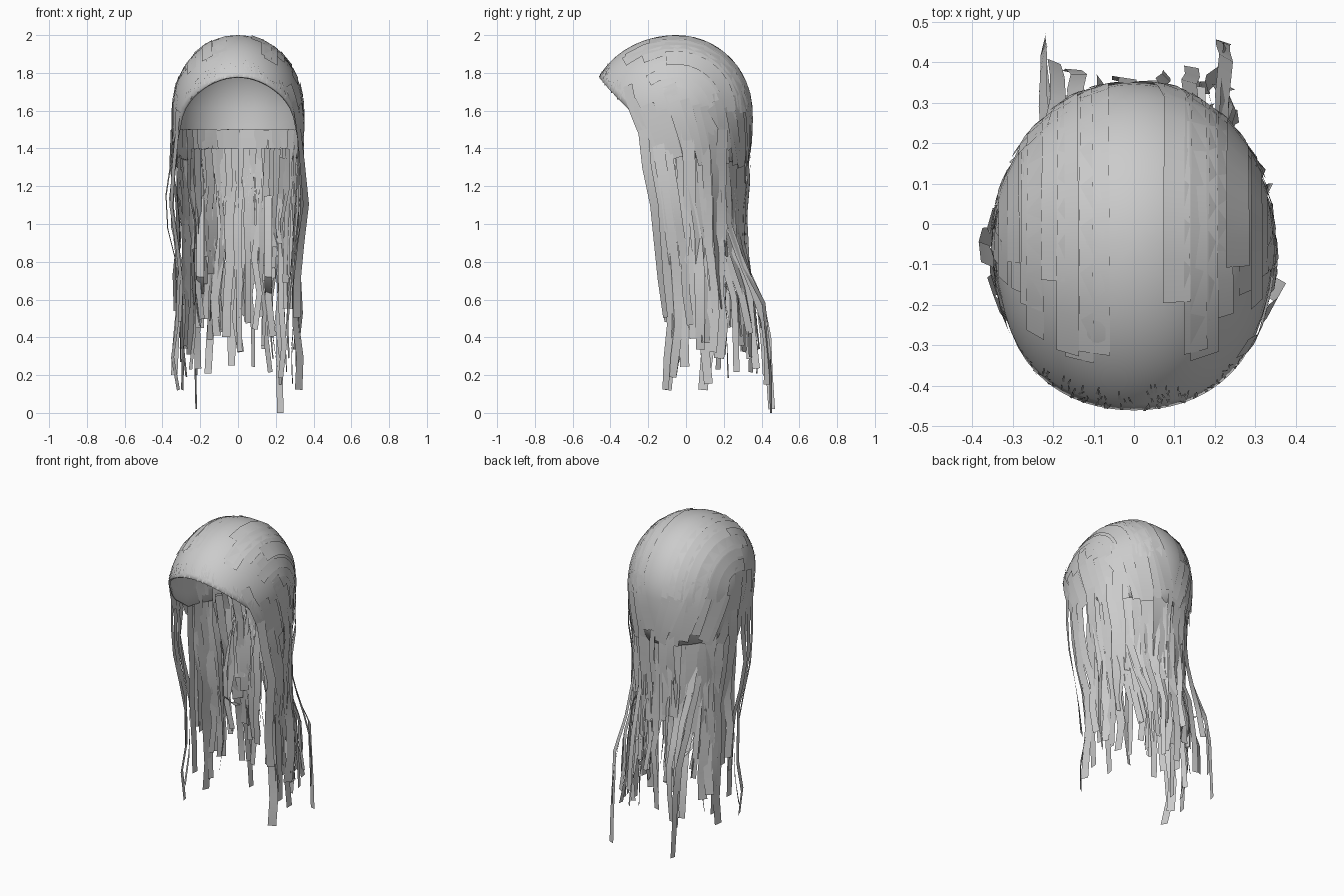
import bpy, bmesh, math, random
from math import sin, cos, radians, pi
from mathutils import Vector

random.seed(7)
rnd = random.uniform
cube = bpy.data.objects.get("Cube")
if cube:
    bpy.data.objects.remove(cube)

hair = bpy.data.materials.new("hair_grey")
hair.use_nodes = True
GREY = (0.6, 0.6, 0.6, 1)
hair.diffuse_color = GREY
hair.node_tree.nodes["Principled BSDF"].inputs["Base Color"].default_value = GREY


def finish(bm, name, angle=40):
    mesh = bpy.data.meshes.new(name)
    bm.to_mesh(mesh)
    bm.free()
    mesh.materials.append(hair)
    mesh.shade_smooth()
    mesh.set_sharp_from_angle(angle=radians(angle))
    ob = bpy.data.objects.new(name, mesh)
    bpy.context.collection.objects.link(ob)
    return ob


def lerp_table(table, z):
    """Interpolate a short list of (height, value), highest first."""
    for (z0, v0), (z1, v1) in zip(table, table[1:]):
        if z >= z1:
            t = min(1, (z0 - z) / (z0 - z1))
            return v0 + (v1 - v0) * t
    return table[-1][1]


def shell(a, phi, grow=1.0):
    """Head surface: azimuth a from the front, polar angle phi from the crown."""
    r = sin(phi) * grow
    depth = 0.46 if cos(a) > 0 else 0.4
    height = 0.4 if cos(phi) > 0 else 0.9
    return Vector((0.345 * sin(a) * r, -0.05 - depth * cos(a) * r,
                   1.6 + height * cos(phi) * (grow if cos(phi) > 0 else 1)))


def hairline(a):
    c = cos(a)
    if c > 0.37:
        return 1.48 + 0.3 * ((c - 0.37) / 0.63) ** 0.7
    return 1.36 + 0.12 * max(0, c / 0.37) - 0.04 * max(0, -c)


def polar(z):
    return math.acos((z - 1.6) / (0.4 if z > 1.6 else 0.9))


def strip(bm, pts, normals, width, end=0.8):
    """A flat ribbon of hair along pts, facing along normals."""
    rows = []
    n = len(pts) - 1
    for i, (p, nor) in enumerate(zip(pts, normals)):
        t = pts[min(i + 1, n)] - pts[max(i - 1, 0)]
        s = nor.cross(t).normalized() * width * (1 + (end - 1) * i / n) / 2
        rows.append((bm.verts.new(p + s), bm.verts.new(p - s)))
    for (l0, r0), (l1, r1) in zip(rows, rows[1:]):
        bm.faces.new((l0, r0, r1, l1))


# Rounded cap with an arched opening over the face
bm = bmesh.new()
N, M = 64, 16
top = bm.verts.new(shell(0, 0))
rings = []
for j in range(1, M + 1):
    rings.append([bm.verts.new(shell(2 * pi * i / N, polar(hairline(2 * pi * i / N)) * j / M))
                  for i in range(N)])
for i in range(N):
    k = (i + 1) % N
    bm.faces.new((top, rings[0][i], rings[0][k]))
    for r0, r1 in zip(rings, rings[1:]):
        bm.faces.new((r0[i], r1[i], r1[k], r0[k]))
bmesh.ops.recalc_face_normals(bm, faces=bm.faces)
cap = finish(bm, "scalp_cap", 60)
solid = cap.modifiers.new("thickness", 'SOLIDIFY')
solid.thickness = 0.012

# Broad locks combed from the front over the crown to the back
bm = bmesh.new()
for side in (-1, 1):
    for i in range(9):
        b = side * (0.3 + i * 0.11 + rnd(-0.04, 0.04))
        start, stop = rnd(-45, 5), rnd(75, 100)
        grow = rnd(1.005, 1.022)
        pts, nors = [], []
        for k in range(9):
            g = radians(start + (stop - start) * k / 8)
            y = sin(g) * cos(b) * (0.46 if g < 0 else 0.4)
            p = Vector((0.345 * sin(b), y, 0.4 * cos(g) * cos(b)))
            pts.append(p * grow + Vector((0, -0.05, 1.6)))
            nors.append(Vector((p.x / 0.12, p.y / 0.17, p.z / 0.16)).normalized())
        strip(bm, pts, nors, rnd(0.06, 0.1), 0.9)
finish(bm, "crown_locks")

# Overlapping short locks draped around the sides and back of the cap
bm = bmesh.new()
for i in range(34):
    a = radians(72 + 216 * i / 33 + rnd(-2, 2))
    z0, z1 = rnd(1.6, 1.75), rnd(1.3, 1.42)
    lean = radians(rnd(6, 20)) * (1 if a < pi else -1)
    pts, nors = [], []
    for k in range(6):
        t = k / 5
        ak = a + lean * (t - 1)
        pts.append(shell(ak, polar(z0 + (z1 - z0) * t), 1.015))
        nors.append(Vector((sin(ak), -cos(ak), 0.15)).normalized())
    strip(bm, pts, nors, rnd(0.05, 0.08), 0.9)
finish(bm, "side_locks")

PULL = [(1.55, 1.0), (1.3, 0.97), (0.9, 0.9), (0.6, 0.92), (0, 0.92)]
BULGE = [(1.5, 1.0), (1.2, 1.1), (1.0, 1.08), (0.8, 0.95), (0.5, 0.95), (0.3, 1.04), (0, 0.95)]
DRIFT = [(1.4, 0), (0.9, 0.07), (0.45, 0.11), (0.15, 0.07), (0, 0.07)]
FLARE = [(1.05, 0), (0.8, 0.4), (0.55, 0.9), (0.3, 1.0), (0, 1.03)]


def hang(bm, deg, z0, z1, width, flare=0, front=False, twist=25, jitter=0.01, grow=1.0):
    """One long hanging lock rooted at the given azimuth."""
    a = radians(deg)
    base = shell(a, pi / 2)
    steps = max(4, int((z0 - z1) / 0.17))
    turn = radians(rnd(-twist, twist))
    pts, nors = [], []
    for k in range(steps + 1):
        z = z0 + (z1 - z0) * k / steps
        f = lerp_table(PULL, z) * grow
        x, y = base.x * f, -0.05 + (base.y + 0.05) * f
        if front:
            x = base.x * lerp_table(BULGE, z) * grow
            y = base.y + lerp_table(DRIFT, z)
        y += flare * lerp_table(FLARE, z)
        j = jitter if k else 0
        pts.append(Vector((x + rnd(-j, j), y + rnd(-j, j), z)))
        ak = a + turn * k / steps
        nors.append(Vector((sin(ak), -cos(ak), 0)))
    strip(bm, pts, nors, width)


# Separate locks falling in front of the ears
bm = bmesh.new()
for side in (-1, 1):
    for deg, low in ((70, 0.45), (74, 0.09), (79, 0.16), (84, 0.45)):
        hang(bm, side * (deg + rnd(-1, 1)), 1.5, low + rnd(0, 0.06), rnd(0.05, 0.065),
             front=True, twist=45, grow=rnd(0.95, 1.02))
finish(bm, "front_locks")

# Locks behind the ears
bm = bmesh.new()
for side in (-1, 1):
    for i in range(9):
        hang(bm, side * (95 + i * 4), 1.5, rnd(0.12, 0.6), rnd(0.045, 0.07),
             flare=rnd(0, 0.06), twist=50, jitter=0.014, grow=rnd(0.93, 1.04))
finish(bm, "ear_locks")

# Dense curtain down the nape
bm = bmesh.new()
for i in range(30):
    hang(bm, 122 + 116 * i / 29, 1.5, rnd(0.68, 0.95), rnd(0.06, 0.085),
         flare=rnd(0, 0.05), grow=rnd(0.95, 1.0))
finish(bm, "back_curtain")

# Long ragged ends at the back, flaring outward
bm = bmesh.new()
for i in range(34):
    deg = 125 + 110 * i / 33 + rnd(-2, 2)
    outer = abs(deg - 180) > 28
    hang(bm, deg, 1.4, rnd(0.12, 0.5) if outer else rnd(0.24, 0.52), rnd(0.035, 0.055),
         flare=rnd(0.0, 0.2) if outer else rnd(-0.03, 0.07),
         twist=70, jitter=0.016, grow=rnd(0.88, 1.0))
for side, low in ((1, 0.0), (1, 0.15), (-1, 0.02), (-1, 0.2)):
    hang(bm, 180 - side * 45, 1.35, low, 0.045, flare=0.235 - low * 0.1, twist=40, jitter=0.006)
finish(bm, "back_ends")

# Stray locks curling backward
bm = bmesh.new()
for x in (-0.2, 0.16):
    pts = [Vector((x, y, z)) for y, z in
           ((0.2, 1.15), (0.15, 0.9), (0.16, 0.72), (0.23, 0.65), (0.34, 0.62))]
    strip(bm, pts, [Vector((0.3, 1, 0.6)).normalized()] * 5, 0.045)
finish(bm, "stray_locks")

# Fine fringe at the nape and short hairs along the brow
bm = bmesh.new()
for i in range(70):
    a = radians(180 + rnd(-40, 40))
    p = shell(a, polar(1.34), 0.93)
    p.z = rnd(1.15, 1.32)
    n = Vector((sin(a), -cos(a), 0))
    tip = p + Vector((rnd(-0.01, 0.01), -0.02, -rnd(0.05, 0.1)))
    strip(bm, [p, (p + tip) / 2, tip], [n] * 3, 0.008, 0.3)
for i in range(90):
    a = radians(rnd(-55, 55))
    z = hairline(a) + rnd(-0.005, 0.06)
    p = shell(a, polar(z), 1.0)
    q = shell(a + rnd(-0.04, 0.04), polar(z + 0.03), 1.012)
    n = Vector((sin(a), -cos(a), 0.6)).normalized()
    strip(bm, [p, (p + q) / 2, q], [n] * 3, 0.007, 0.4)
finish(bm, "fine_hairs")
